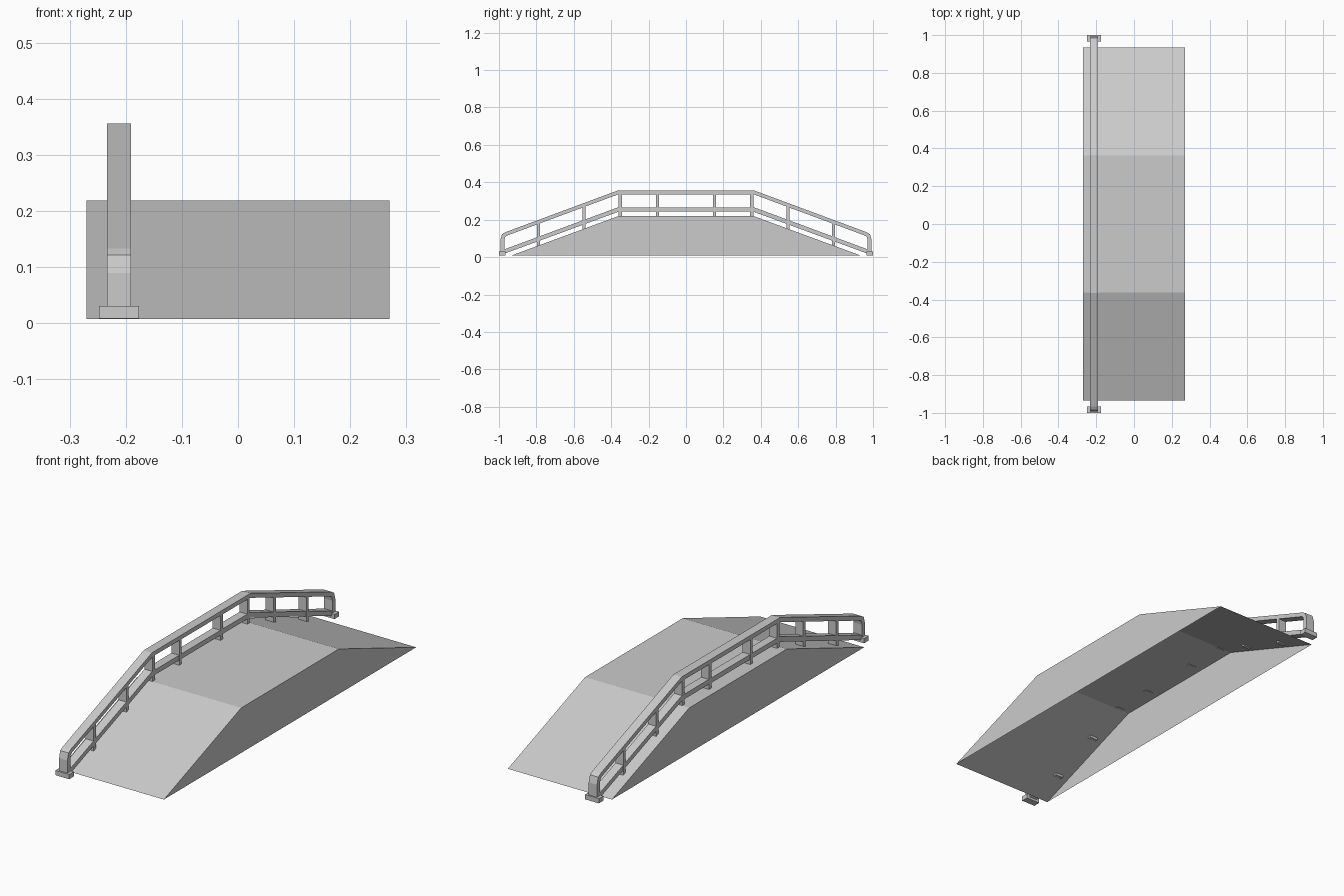
import bpy

if "Cube" in bpy.data.objects:
    bpy.data.objects.remove(bpy.data.objects["Cube"])

RAIL_X = -0.212      # centre line of the handrail
SLOPE = 0.369        # rise over run of both ramps


def make(name, verts, faces):
    mesh = bpy.data.meshes.new(name)
    mesh.from_pydata(verts, [], faces)
    mesh.update()
    obj = bpy.data.objects.new(name, mesh)
    bpy.context.collection.objects.link(obj)
    return obj


def mirrored(half):
    return half + [(-y, z) for y, z in reversed(half)]


def band(name, outer_half, inner_half, width):
    """Bar along a y-z path, mirrored in y, given its upper and lower outline."""
    up, low = mirrored(outer_half), mirrored(inner_half)
    n = len(up)
    verts = []
    for (a, b), (c, d) in zip(up, low):
        l, r = RAIL_X - width / 2, RAIL_X + width / 2
        verts += [(l, a, b), (r, a, b), (r, c, d), (l, c, d)]
    faces = [(0, 1, 2, 3), tuple(4 * (n - 1) + k for k in (3, 2, 1, 0))]
    for i in range(n - 1):
        for k in range(4):
            j = (k + 1) % 4
            faces.append((4 * i + k, 4 * i + 4 + k, 4 * i + 4 + j, 4 * i + j))
    return make(name, verts, faces)


def box(name, y, z0, z1, wx, wy):
    verts = [(RAIL_X + sx * wx / 2, y + sy * wy / 2, z)
             for z in (z0, z1)
             for sx, sy in ((-1, -1), (1, -1), (1, 1), (-1, 1))]
    faces = [(3, 2, 1, 0), (4, 5, 6, 7)]
    faces += [(k, (k + 1) % 4, 4 + (k + 1) % 4, 4 + k) for k in range(4)]
    return make(name, verts, faces)


def height(y, flat):
    return flat - max(0, abs(y) - 0.362) * SLOPE


# Ramp deck: thin shell, open underneath
profile = mirrored([(-0.935, 0.008), (-0.362, 0.219)])
verts = [(x, y, z) for x in (-0.27, 0.27) for y, z in profile]
make("ramp_deck", verts,
     [(i, 4 + i, 5 + i, 1 + i) for i in range(3)] + [(0, 1, 2, 3), (7, 6, 5, 4)])

# Upper handrail, bending down into end legs
band("top_rail",
     [(-0.993, 0.03), (-0.993, 0.09), (-0.984, 0.122), (-0.966, 0.133), (-0.365, 0.356)],
     [(-0.971, 0.03), (-0.971, 0.09), (-0.967, 0.108), (-0.957, 0.115), (-0.361, 0.336)],
     0.043)

# Lower rail
band("lower_rail",
     [(-0.975, 0.04), (-0.364, 0.266)],
     [(-0.975, 0.017), (-0.36, 0.243)], 0.04)

# Posts
for i, y in enumerate((0.153, 0.352, 0.545, 0.788)):
    for side, s in (("front", -1), ("back", 1)):
        bottom = height(y, 0.217) - (0.006 if y > 0.4 else 0)
        box(f"post_{side}_{i + 1}", s * y, bottom, height(y, 0.345), 0.041, 0.017)

# End feet
for side, s in (("front", -1), ("back", 1)):
    box(f"foot_{side}", s * 0.983, 0.009, 0.031, 0.072, 0.034)
